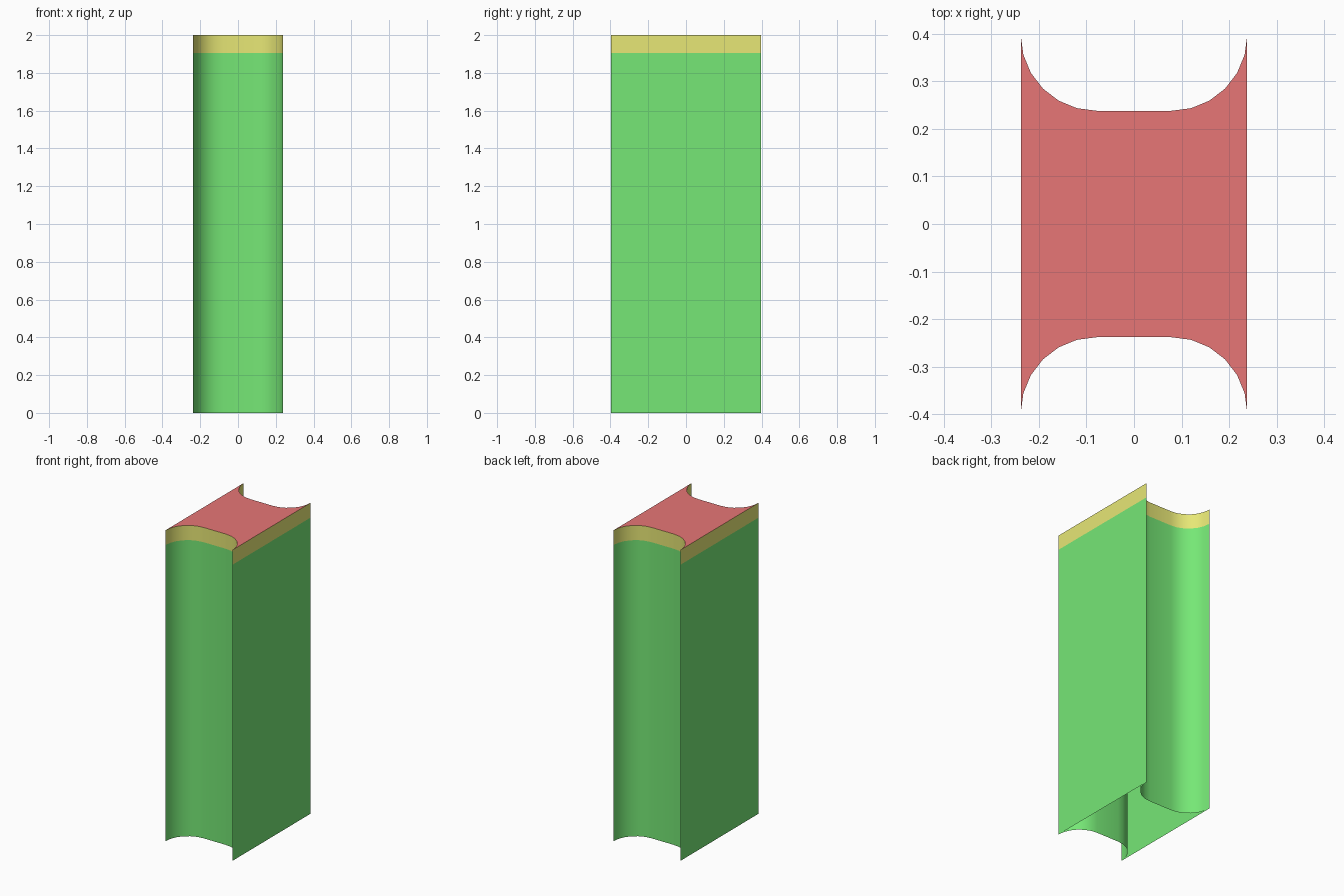
import bpy, bmesh
from math import cos, sin, radians

if "Cube" in bpy.data.objects:
    bpy.data.objects.remove(bpy.data.objects["Cube"])

W, D, R = 0.238, 0.397, 0.159      # half width, half depth, scoop radius
H, BAND = 2.0, 1.905               # full height, start of the upper band


def material(name, rgb):
    m = bpy.data.materials.new(name)
    m.diffuse_color = (*rgb, 1)
    m.use_nodes = True
    m.node_tree.nodes["Principled BSDF"].inputs["Base Color"].default_value = m.diffuse_color
    return m


# Cross-section: flat sides, quarter-round scoops front and back
quarter = [(W - R + R * cos(radians(a)), D - R * sin(radians(a))) for a in range(0, 91, 15)]
back = quarter + [(-x, y) for x, y in reversed(quarter)]
profile = back + [(-x, -y) for x, y in back]

# Body wall, coloured band and top cap; the underside is open
bm = bmesh.new()
rings = [[bm.verts.new((x, y, z)) for x, y in profile] for z in (0, BAND, H)]
n = len(profile)
for level in range(2):
    low, high = rings[level], rings[level + 1]
    for i in range(n):
        j = (i + 1) % n
        f = bm.faces.new((low[i], low[j], high[j], high[i]))
        f.material_index = level
cap = bm.faces.new(rings[2])
cap.material_index = 2

mesh = bpy.data.meshes.new("scooped_pillar")
bm.to_mesh(mesh)
bm.free()
for name, rgb in (("green_body", (0.18, 0.8, 0.18)),
                  ("yellow_band", (0.8, 0.8, 0.18)),
                  ("red_top", (0.8, 0.18, 0.18))):
    mesh.materials.append(material(name, rgb))

pillar = bpy.data.objects.new("scooped_pillar", mesh)
bpy.context.collection.objects.link(pillar)
bpy.context.view_layer.objects.active = pillar
pillar.select_set(True)
bpy.ops.object.shade_smooth_by_angle(angle=radians(30))
